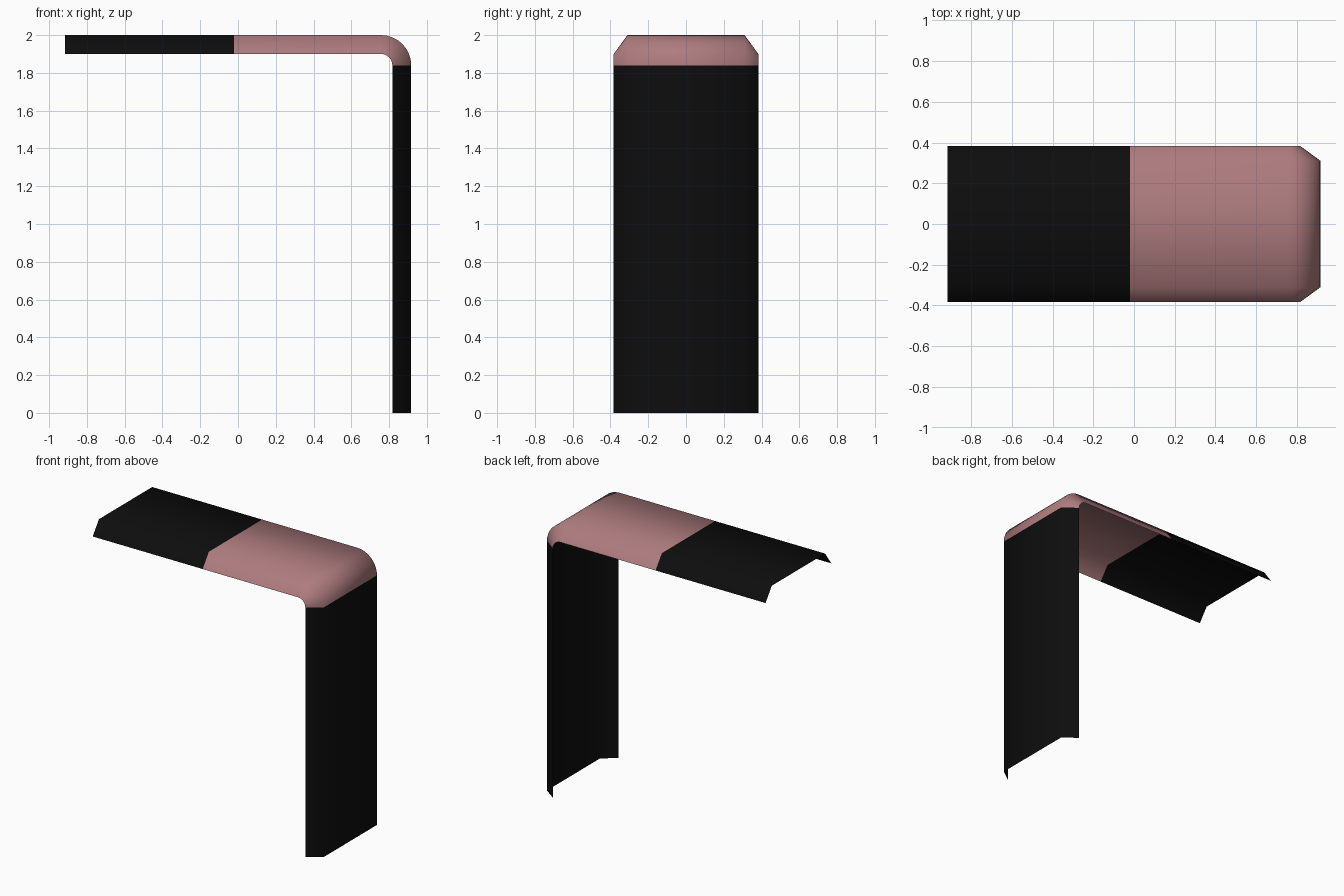
import bpy, bmesh
from math import sin, cos, pi

if "Cube" in bpy.data.objects:
    bpy.data.objects.remove(bpy.data.objects["Cube"])

HALF_X, TOP = 0.917, 2.0
R_OUT, R_IN = 0.16, 0.06          # bend radii of the outer face and the flange rim
CX, CZ = HALF_X - R_OUT, TOP - R_OUT


def material(name, color):
    m = bpy.data.materials.new(name)
    m.diffuse_color = color
    m.use_nodes = True
    m.node_tree.nodes["Principled BSDF"].inputs["Base Color"].default_value = m.diffuse_color
    return m


def station(x, z, nx, nz):
    """Open channel cross-section around bend axis point (x, z), facing (nx, nz)."""
    section = [(-0.383, R_IN), (-0.31, R_OUT), (0.31, R_OUT), (0.383, R_IN)]
    return [(x + nx * r, y, z + nz * r) for y, r in section]


def channel(name, stations, mat):
    bm = bmesh.new()
    rows = [[bm.verts.new(p) for p in station(*s)] for s in stations]
    for a, b in zip(rows, rows[1:]):
        for i in range(3):
            bm.faces.new((a[i], b[i], b[i + 1], a[i + 1]))
    for f in bm.faces:
        f.smooth = True
    me = bpy.data.meshes.new(name)
    bm.to_mesh(me)
    bm.free()
    me.materials.append(mat)
    ob = bpy.data.objects.new(name, me)
    bpy.context.collection.objects.link(ob)


black = material("black", (0.004, 0.004, 0.004, 1))
pink = material("pink", (0.42, 0.2, 0.21, 1))

# Horizontal black end
channel("top_panel", [(-HALF_X, CZ, 0, 1), (-0.02, CZ, 0, 1)], black)

# Pink section with the rounded bend
STEPS = 8
bend = [(CX, CZ, sin(pi / 2 * i / STEPS), cos(pi / 2 * i / STEPS)) for i in range(STEPS + 1)]
channel("bent_corner", [(-0.02, CZ, 0, 1)] + bend, pink)

# Vertical black leg
channel("upright_panel", [(CX, CZ, 1, 0), (CX, 0, 1, 0)], black)
